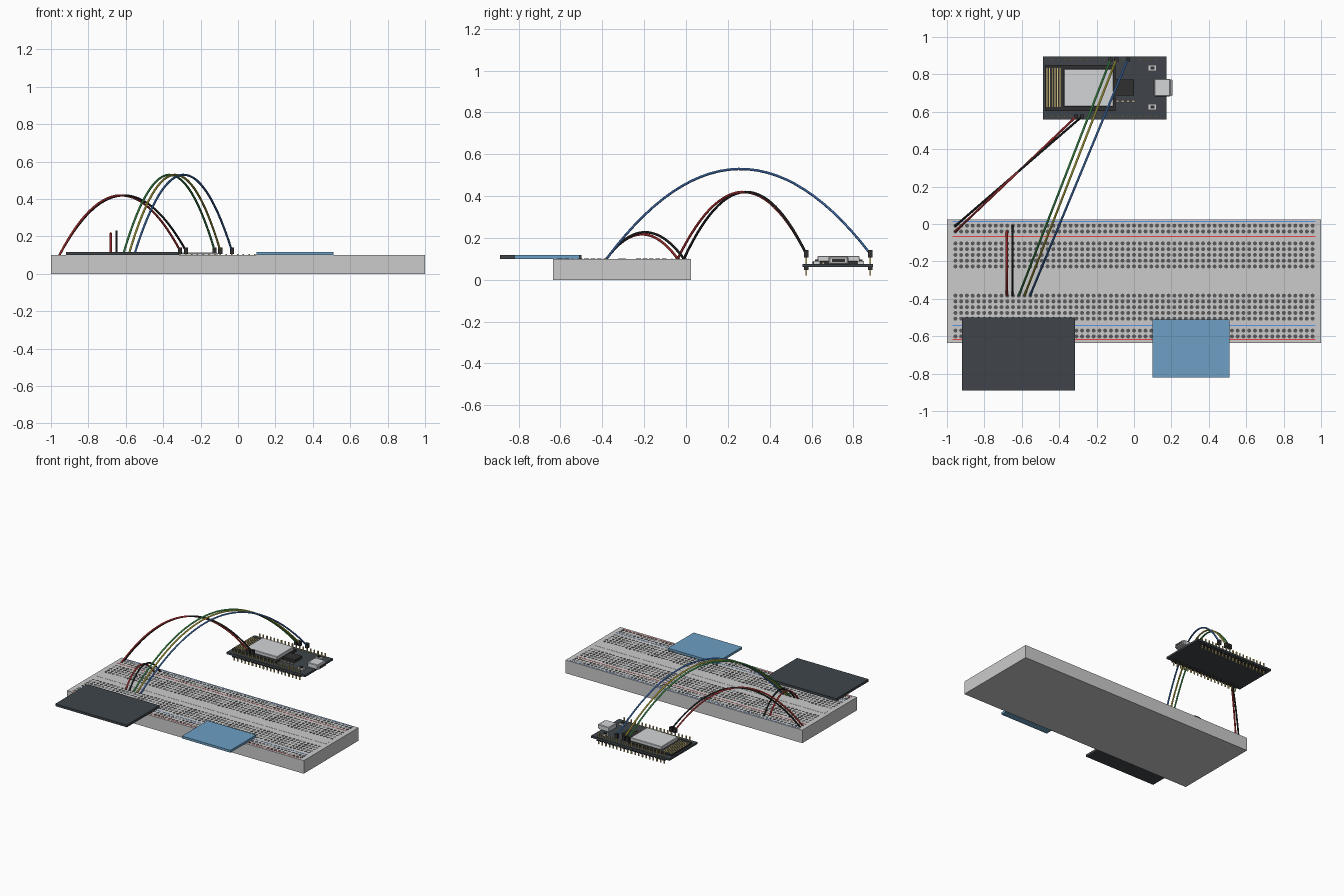
import bpy, bmesh, math
from mathutils import Matrix, Vector

if "Cube" in bpy.data.objects:
    bpy.data.objects.remove(bpy.data.objects["Cube"])


def paint(ob, rgb):
    if rgb:
        key = "paint_" + "_".join("%.2f" % c for c in rgb)
        m = bpy.data.materials.get(key) or bpy.data.materials.new(key)
        m.diffuse_color = (*rgb, 1)
        m.use_nodes = True
        m.node_tree.nodes["Principled BSDF"].inputs["Base Color"].default_value = m.diffuse_color
        ob.data.materials.append(m)
    return ob


def finish(bm, name, rgb):
    me = bpy.data.meshes.new(name)
    bm.to_mesh(me)
    bm.free()
    ob = bpy.data.objects.new(name, me)
    bpy.context.collection.objects.link(ob)
    return paint(ob, rgb)


def boxes(name, spans, rgb=None, bevel=0):
    """One object from boxes given as (x0, x1, y0, y1, z0, z1)."""
    bm = bmesh.new()
    for x0, x1, y0, y1, z0, z1 in spans:
        c = Vector((x0 + x1, y0 + y1, z0 + z1)) / 2
        s = Matrix.Diagonal((x1 - x0, y1 - y0, z1 - z0, 1))
        bmesh.ops.create_cube(bm, size=1, matrix=Matrix.Translation(c) @ s)
    if bevel:
        bmesh.ops.bevel(bm, geom=bm.edges[:], offset=bevel, segments=1, affect='EDGES')
    return finish(bm, name, rgb)


def block(x, y, z0, z1, w, d=None):
    d = d or w
    return (x - w / 2, x + w / 2, y - d / 2, y + d / 2, z0, z1)


def wire(name, a, b, lift, rgb, r=0.006):
    """Parabolic jumper wire from a to b."""
    n = 28
    cu = bpy.data.curves.new(name, 'CURVE')
    cu.dimensions = '3D'
    cu.bevel_depth = r
    cu.bevel_resolution = 2
    cu.use_fill_caps = True
    sp = cu.splines.new('POLY')
    sp.points.add(n)
    for i, p in enumerate(sp.points):
        t = i / n
        q = Vector(a).lerp(Vector(b), t)
        p.co = (q.x, q.y, q.z + 4 * lift * t * (1 - t), 1)
    ob = bpy.data.objects.new(name, cu)
    bpy.context.collection.objects.link(ob)
    paint(ob, rgb)
    bpy.ops.object.select_all(action='DESELECT')
    ob.select_set(True)
    bpy.context.view_layer.objects.active = ob
    bpy.ops.object.convert(target='MESH')
    bpy.ops.object.shade_smooth_by_angle()


BLACK, DARK = (0.03, 0.03, 0.03), (0.05, 0.06, 0.07)
METAL, GOLD = (0.65, 0.66, 0.68), (0.75, 0.6, 0.2)
RED, BLUE = (0.8, 0.06, 0.06), (0.1, 0.3, 0.8)
GREEN, YELLOW = (0.1, 0.55, 0.15), (0.85, 0.75, 0.1)
PITCH, MID, TOP = 0.0308, -0.305, 0.10

# breadboard body, centre channel and rail lines
boxes("breadboard", [(-1, 1, -0.635, 0.025, 0, TOP)], (0.88, 0.88, 0.85))
boxes("centre_channel", [(-0.97, 0.97, MID - 0.019, MID + 0.019, TOP - 0.01, TOP + 0.001)],
      (0.6, 0.6, 0.58))
for nm, ys, col in (("red_rail_line", (-0.067, -0.617), RED), ("blue_rail_line", (0.013, -0.543), BLUE)):
    boxes(nm, [(-0.97, 0.97, y - 0.002, y + 0.002, TOP - 0.004, TOP + 0.001) for y in ys], col)

# contact holes: five terminal rows and two rail rows on each side
bm = bmesh.new()
offsets = [0.078 + i * PITCH for i in range(5)] + [0.265, 0.296]
for col in range(63):
    for off in offsets:
        for side in (-1, 1):
            m = Matrix.Translation(((col - 31) * PITCH, MID + side * off, TOP - 0.001))
            bmesh.ops.create_cone(bm, cap_ends=True, segments=8, radius1=0.011, radius2=0.011,
                                  depth=0.004, matrix=m)
finish(bm, "contact_holes", (0.1, 0.1, 0.1))

# flat plates lying over the front edge
boxes("dark_plate", [(-0.92, -0.315, -0.89, -0.50, 0.10, 0.118)], DARK)
boxes("blue_plate", [(0.10, 0.51, -0.82, -0.51, 0.10, 0.118)], (0.15, 0.35, 0.55))

# microcontroller board and its radio module
boxes("circuit_board", [(-0.487, 0.175, 0.558, 0.895, 0.06, 0.075)], DARK)
boxes("module_board", [(-0.475, -0.10, 0.605, 0.85, 0.075, 0.087)], BLACK)
boxes("module_shield", [(-0.375, -0.11, 0.628, 0.83, 0.087, 0.113)], METAL, 0.003)
boxes("antenna_trace", [block(-0.465 + i * 0.014, 0.73, 0.086, 0.0885, 0.005, 0.21) for i in range(6)],
      GOLD)
boxes("interface_chip", [block(-0.05, 0.73, 0.075, 0.094, 0.10, 0.085)], BLACK)
boxes("small_parts", [block(-0.088 + i * 0.028, 0.656, 0.075, 0.085, 0.018, 0.012) for i in range(4)],
      (0.5, 0.4, 0.3))
boxes("button_bodies", [block(0.098, y, 0.075, 0.089, 0.045, 0.032) for y in (0.625, 0.835)], METAL)
boxes("button_caps", [block(0.098, y, 0.089, 0.096, 0.022, 0.016) for y in (0.625, 0.835)], BLACK)

# socket: shell, rim and dark mouth
boxes("socket_shell", [(0.108, 0.195, 0.682, 0.776, 0.073, 0.110)], METAL, 0.004)
boxes("socket_rim", [(0.193, 0.206, 0.686, 0.772, 0.077, 0.107)], METAL, 0.003)
boxes("socket_mouth", [(0.204, 0.207, 0.697, 0.761, 0.085, 0.099)], BLACK)

# header pins along both long edges
pin_at = [(-0.156 + (i - 9) * PITCH, y) for i in range(19) for y in (0.574, 0.880)]
boxes("header_pins", [block(x, y, 0.02, 0.107, 0.008) for x, y in pin_at], GOLD)
boxes("header_collars", [block(x, y, 0.046, 0.06, 0.022) for x, y in pin_at], BLACK)

# jumper wires
jumpers = [("power_wire", (-0.955, -0.04), (-0.310, 0.574), 0.307, RED),
           ("ground_wire", (-0.955, -0.01), (-0.279, 0.574), 0.307, BLACK),
           ("green_wire", (-0.615, -0.38), (-0.125, 0.880), 0.417, GREEN),
           ("yellow_wire", (-0.585, -0.38), (-0.095, 0.880), 0.417, YELLOW),
           ("blue_wire", (-0.555, -0.38), (-0.033, 0.880), 0.417, BLUE)]
for nm, a, b, lift, col in jumpers:
    wire(nm, (*a, TOP), (*b, 0.125), lift, col)
boxes("jumper_heads", [block(*j[2], 0.107, 0.142, 0.022) for j in jumpers], BLACK)
wire("short_red_wire", (-0.68, -0.04, TOP), (-0.68, -0.38, TOP), 0.117, RED)
wire("short_black_wire", (-0.65, -0.01, TOP), (-0.65, -0.38, TOP), 0.127, BLACK)
